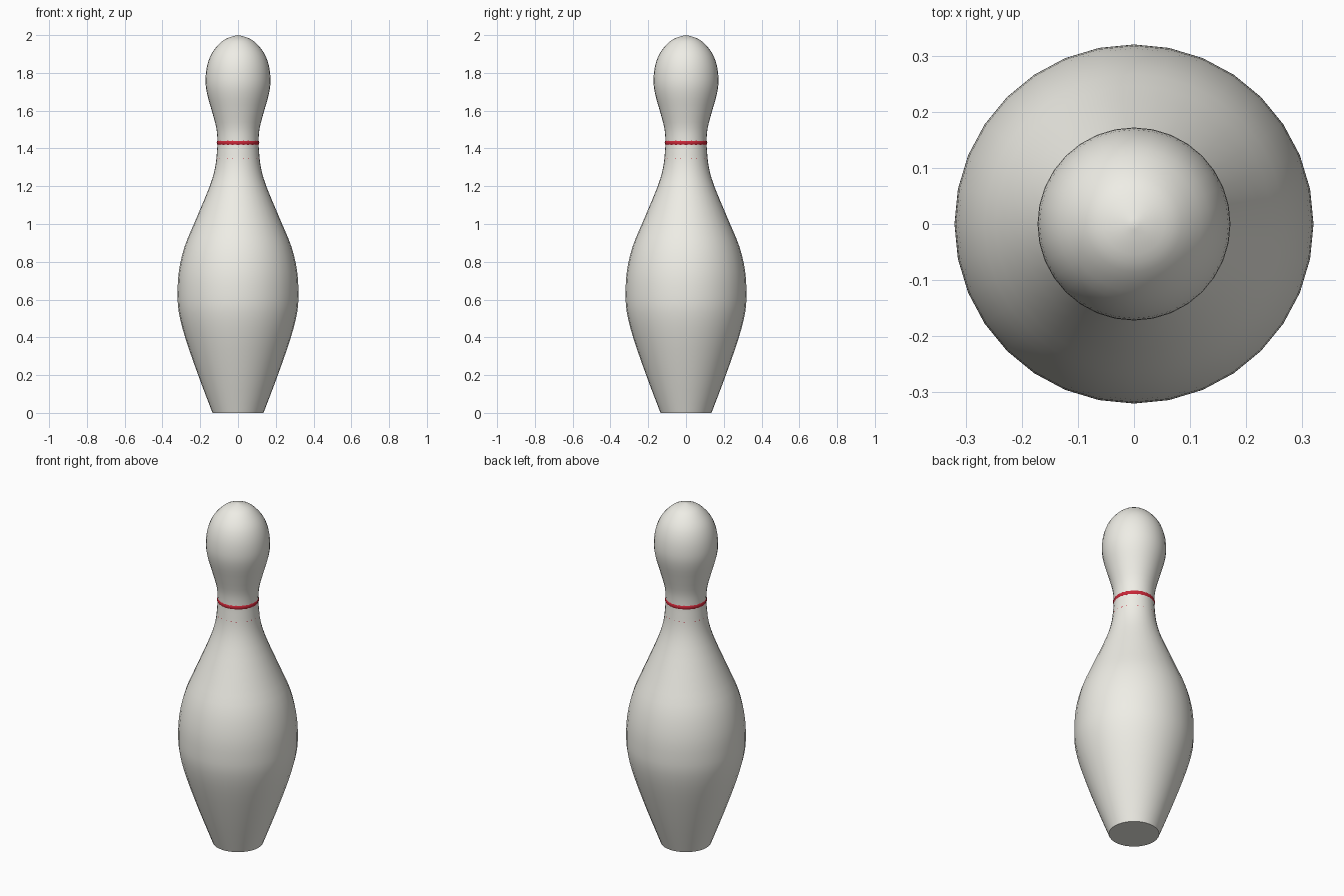
import bpy, bmesh, math

if "Cube" in bpy.data.objects:
    bpy.data.objects.remove(bpy.data.objects["Cube"])

def material(name, col):
    m = bpy.data.materials.new(name)
    m.diffuse_color = (*col, 1)
    m.use_nodes = True
    m.node_tree.nodes["Principled BSDF"].inputs["Base Color"].default_value = m.diffuse_color
    return m

ivory = material("ivory", (0.86, 0.85, 0.79))
red = material("red", (0.6, 0.02, 0.04))

# Pin profile (radius, height), base to crown
KEYS = [(0.135, 0), (0.211, 0.2), (0.28, 0.4), (0.313, 0.53), (0.32, 0.63), (0.313, 0.75),
        (0.283, 0.88), (0.225, 1.02), (0.15, 1.2), (0.121, 1.3), (0.111, 1.39), (0.109, 1.44),
        (0.115, 1.51), (0.139, 1.6), (0.164, 1.69), (0.172, 1.76), (0.163, 1.84),
        (0.135, 1.91), (0.085, 1.967), (0.04, 1.99), (0, 2)]

def smooth_profile(keys, steps=3):
    p = [keys[0]] + keys + [keys[-1]]
    out = []
    for a, b, c, d in zip(p, p[1:], p[2:], p[3:]):
        for s in range(steps):
            t = s / steps
            out.append(tuple(0.5 * (2 * v + (w - u) * t + (2 * u - 5 * v + 4 * w - x) * t**2
                       + (3 * v - u - 3 * w + x) * t**3) for u, v, w, x in zip(a, b, c, d)))
    return out

# Turned body with closed base
SIDES = 32
bm = bmesh.new()
rings = [[bm.verts.new((r * math.cos(i * math.tau / SIDES), r * math.sin(i * math.tau / SIDES), z))
          for i in range(SIDES)] for r, z in smooth_profile(KEYS)]
for lo, hi in zip(rings, rings[1:]):
    for i in range(SIDES):
        j = (i + 1) % SIDES
        bm.faces.new((lo[i], lo[j], hi[j], hi[i]))
tip = bm.verts.new((0, 0, 2))
for i in range(SIDES):
    bm.faces.new((rings[-1][i], rings[-1][(i + 1) % SIDES], tip))
bm.faces.new(rings[0][::-1])
mesh = bpy.data.meshes.new("pin_body")
bm.to_mesh(mesh)
bm.free()
body = bpy.data.objects.new("pin_body", mesh)
bpy.context.collection.objects.link(body)
mesh.materials.append(ivory)
bpy.context.view_layer.objects.active = body
body.select_set(True)
bpy.ops.object.shade_smooth_by_angle(angle=math.radians(40))

# Neck stripes: the lower one barely breaks the surface
for name, z, outer in (("upper_stripe", 1.43, 0.1135), ("lower_stripe", 1.347, 0.1148)):
    bpy.ops.mesh.primitive_torus_add(location=(0, 0, z), major_radius=outer - 0.022,
                                     minor_radius=0.022, major_segments=24, minor_segments=8)
    ring = bpy.context.object
    ring.name = name
    ring.data.materials.append(red)
    bpy.ops.object.shade_smooth_by_angle(angle=math.radians(60))
